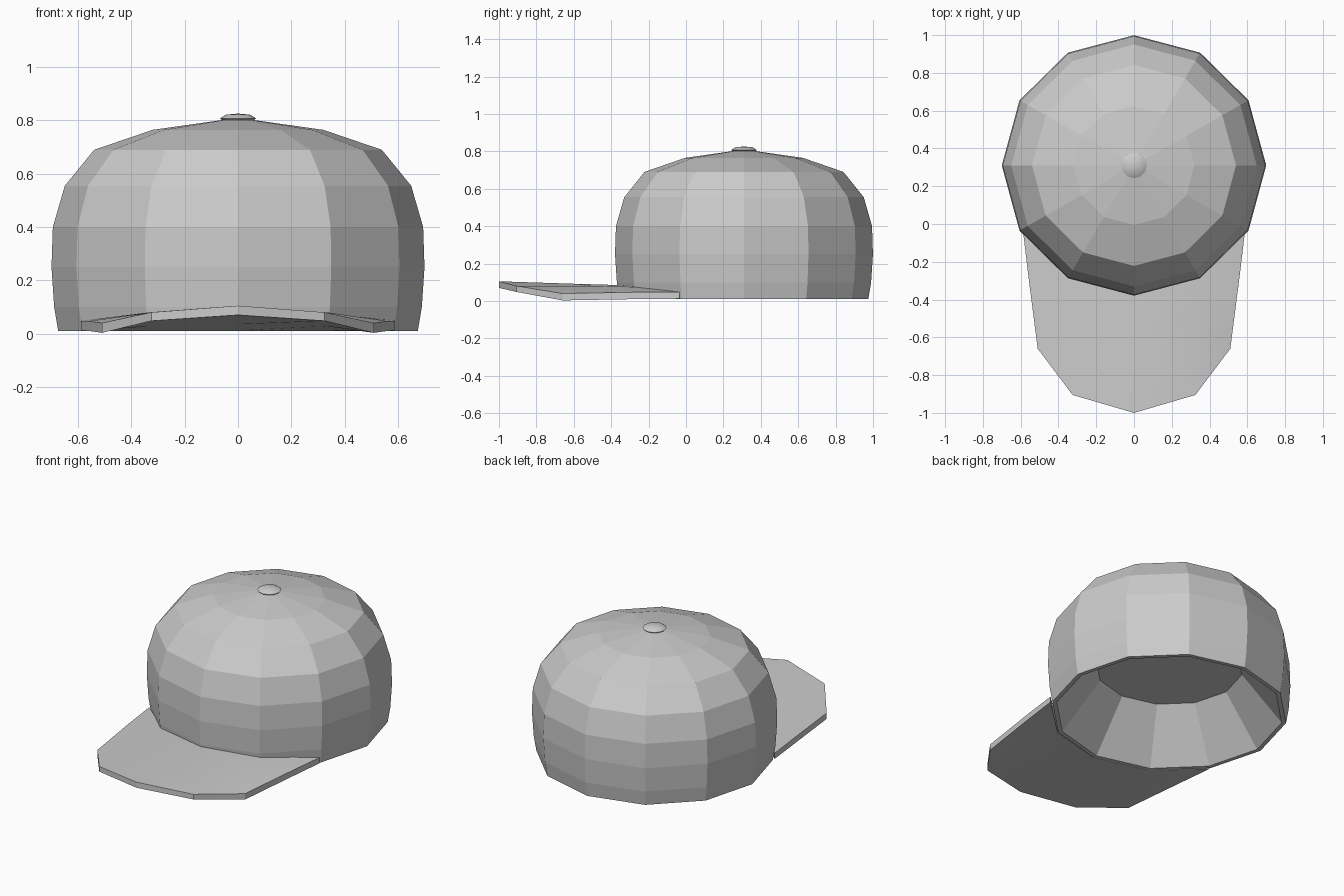
import bpy, bmesh
from math import sin, cos, pi

if "Cube" in bpy.data.objects:
    bpy.data.objects.remove(bpy.data.objects["Cube"])

CY = 0.31  # crown centre on y


def finish(bm, name):
    bmesh.ops.recalc_face_normals(bm, faces=bm.faces)
    mesh = bpy.data.meshes.new(name)
    bm.to_mesh(mesh)
    bm.free()
    ob = bpy.data.objects.new(name, mesh)
    bpy.context.collection.objects.link(ob)
    return ob


def lathe(name, profile, sides, ky=1.0):
    """Spin (radius, z) points round the crown axis; radius 0 makes a pole."""
    bm = bmesh.new()
    rings = []
    for r, z in profile:
        n = sides if r > 0 else 1
        rings.append([bm.verts.new((r * cos(2 * pi * i / sides),
                                    CY + ky * r * sin(2 * pi * i / sides), z))
                      for i in range(n)])
    for a, b in zip(rings, rings[1:]):
        for i in range(sides):
            j = (i + 1) % sides
            quad = [a[i % len(a)], a[j % len(a)], b[j % len(b)], b[i % len(b)]]
            bm.faces.new(list(dict.fromkeys(quad)))
    return finish(bm, name)


def smooth(ob, angle):
    bpy.ops.object.select_all(action='DESELECT')
    ob.select_set(True)
    bpy.context.view_layer.objects.active = ob
    bpy.ops.object.shade_smooth_by_angle(angle=angle)


# Crown: faceted dome, thin rim lip and shallow recessed lining
lathe("crown", [(0, 0.81), (0.32, 0.765), (0.54, 0.69), (0.65, 0.555),
                (0.695, 0.40), (0.70, 0.25), (0.69, 0.10), (0.675, 0.01),
                (0.65, 0.01), (0.42, 0.30), (0, 0.30)], 12, 0.985)

# Button on top
button = lathe("top_button", [(0, 0.826), (0.045, 0.822), (0.068, 0.808),
                              (0.06, 0.80), (0, 0.80)], 12)
smooth(button, 0.6)

# Brim: half rows of (x, y, top z, bottom z) from centre to side, mirrored
rows = [
    [(0, -0.36, 0.085, 0.012), (0.338, -0.27, 0.075, 0.012), (0.588, -0.035, 0.048, 0.012)],
    [(0, -0.60, 0.092, 0.035), (0.333, -0.50, 0.08, 0.028), (0.56, -0.27, 0.047, 0.01)],
    [(0, -1.00, 0.105, 0.07), (0.325, -0.905, 0.08, 0.048), (0.51, -0.66, 0.04, 0.003)],
]
bm = bmesh.new()
top, bottom = [], []
for row in rows:
    full = [(-x, y, t, b) for x, y, t, b in row[:0:-1]] + row
    top.append([bm.verts.new((x, y, t)) for x, y, t, b in full])
    bottom.append([bm.verts.new((x, y, b)) for x, y, t, b in full])
for grid in (top, bottom):
    for a, b in zip(grid, grid[1:]):
        for i in range(4):
            bm.faces.new((a[i], a[i + 1], b[i + 1], b[i]))


def border(g):
    return g[0] + [g[1][4]] + g[2][::-1] + [g[1][0]]


t, b = border(top), border(bottom)
for i in range(len(t)):
    j = (i + 1) % len(t)
    bm.faces.new((t[i], t[j], b[j], b[i]))
brim = finish(bm, "brim")
smooth(brim, 0.5)
